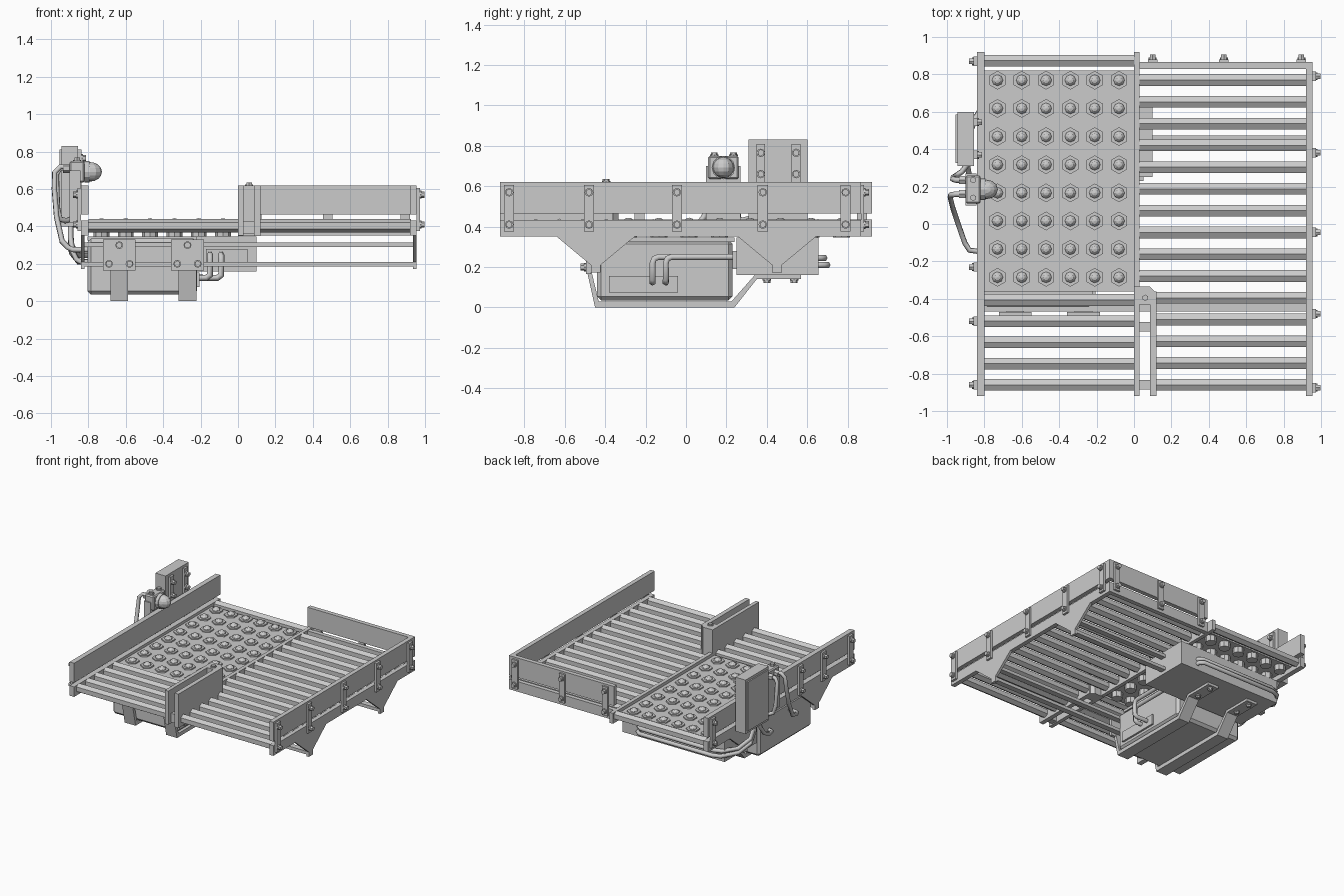
import bpy, bmesh
from mathutils import Vector, Matrix


def finish(name, bm):
    bmesh.ops.recalc_face_normals(bm, faces=bm.faces)
    me = bpy.data.meshes.new(name)
    bm.to_mesh(me)
    bm.free()
    ob = bpy.data.objects.new(name, me)
    bpy.context.collection.objects.link(ob)
    return ob


def box(name, x0, x1, y0, y1, z0, z1, bevel=0):
    bm = bmesh.new()
    m = Matrix.Translation(((x0 + x1) / 2, (y0 + y1) / 2, (z0 + z1) / 2))
    bmesh.ops.create_cube(bm, size=1, matrix=m @ Matrix.Diagonal((x1 - x0, y1 - y0, z1 - z0, 1)))
    if bevel:
        bmesh.ops.bevel(bm, geom=bm.edges[:], offset=bevel, segments=1, affect='EDGES')
    return finish(name, bm)


def prism(name, pts, a0, a1, axis='X'):
    """Polygon extruded: (y,z) points along X, or (x,y) points along Z."""
    bm = bmesh.new()
    put = (lambda p, a: (a, p[0], p[1])) if axis == 'X' else (lambda p, a: (p[0], p[1], a))
    f = bm.faces.new([bm.verts.new(put(p, a0)) for p in pts])
    ext = bmesh.ops.extrude_face_region(bm, geom=[f])['geom']
    step = Vector(put((0, 0), a1 - a0))
    bmesh.ops.translate(bm, vec=step, verts=[v for v in ext if isinstance(v, bmesh.types.BMVert)])
    return finish(name, bm)


def rod(name, p, q, r, n=6, r2=None):
    bm = bmesh.new()
    p, q = Vector(p), Vector(q)
    m = Matrix.Translation((p + q) / 2) @ (q - p).to_track_quat('Z', 'Y').to_matrix().to_4x4()
    bmesh.ops.create_cone(bm, cap_ends=True, segments=n, radius1=r, radius2=r if r2 is None else r2,
                          depth=(q - p).length, matrix=m)
    return finish(name, bm)


def ball(name, c, r, scale=(1, 1, 1), u=10, v=8):
    bm = bmesh.new()
    bmesh.ops.create_uvsphere(bm, u_segments=u, v_segments=v, radius=r,
                              matrix=Matrix.Translation(c) @ Matrix.Diagonal((*scale, 1)))
    return finish(name, bm)


def bolt(name, p, d, r=0.017, h=0.026):
    p, d = Vector(p), Vector(d)
    rod(name + "_washer", p, p + d * h * 0.35, r * 1.25, 8)
    rod(name, p, p + d * h, r)


def pipe(name, pts, r=0.015):
    cu = bpy.data.curves.new(name, 'CURVE')
    cu.dimensions = '3D'
    cu.bevel_depth, cu.bevel_resolution, cu.use_fill_caps = r, 1, True
    s = cu.splines.new('POLY')
    s.points.add(len(pts) - 1)
    for sp, p in zip(s.points, pts):
        sp.co = (*p, 1)
    bpy.context.collection.objects.link(bpy.data.objects.new(name, cu))


def roller(x0, x1, y):
    """Six-sided roller with an edge on top."""
    bm = bmesh.new()
    m = Matrix.Translation(((x0 + x1) / 2, y, 0.403)) @ Matrix.Rotation(1.5707963, 4, 'Y')
    bmesh.ops.create_cone(bm, cap_ends=True, segments=6, radius1=0.036, radius2=0.036, depth=x1 - x0, matrix=m)
    ob = finish("roller", bm)
    if max(v.co.z for v in ob.data.vertices) < 0.436:
        ob.data.transform(Matrix.Translation((0, y, 0.403)) @ Matrix.Rotation(0.5235988, 4, 'X')
                          @ Matrix.Translation((0, -y, -0.403)))


# side rails with raised guards
for nm, x0, x1, y1 in (("left", -0.84, -0.80, 0.92), ("right", 0.92, 0.955, 0.865)):
    box(nm + "_rail", x0, x1, -0.92, y1, 0.352, 0.432)
    box(nm + "_guard", x0, x1, -0.92, y1, 0.465, 0.62)
box("back_rail", 0.03, 0.92, 0.83, 0.865, 0.352, 0.432)
box("back_guard", 0.03, 0.92, 0.83, 0.865, 0.465, 0.62)
box("middle_rail", 0, 0.03, -0.92, 0.92, 0.352, 0.435)

# straps tying guards to rails
for s, x, ys in ((1, 0.955, (-0.875, -0.48, -0.045, 0.38, 0.79)), (-1, -0.84, (-0.86, -0.52, -0.23, 0.87))):
    for y in ys:
        a, b = sorted((x, x + s * 0.017))
        box("side_strap", a, b, y - 0.025, y + 0.025, 0.375, 0.605)
        for z in (0.41, 0.57):
            bolt("side_bolt", (x + s * 0.017, y, z), (s, 0, 0))
for x in (0.10, 0.48, 0.895):
    box("back_strap", x - 0.025, x + 0.025, 0.865, 0.88, 0.375, 0.605)
    for z in (0.41, 0.57):
        bolt("back_bolt", (x, 0.88, z), (0, 1, 0))

# short centre divider at the front
box("divider_left", 0, 0.03, -0.92, -0.36, 0.43, 0.62)
box("divider_right", 0.085, 0.12, -0.92, -0.36, 0.35, 0.62)
prism("divider_nose", [(0, -0.43), (0.12, -0.43), (0.12, -0.37), (0.085, -0.335), (0, -0.335)], 0.35, 0.62, 'Z')
bolt("divider_bolt", (0.06, -0.395, 0.62), (0, 0, 1), h=0.015)
for y in (-0.86, -0.55):
    box("divider_spacer", 0.03, 0.085, y - 0.025, y + 0.025, 0.36, 0.43)

# rollers
for i in range(15):
    y = -0.86 + i * 0.1164
    roller(0.12 if y < -0.36 else 0.03, 0.925, y)
for i in range(5):
    roller(-0.80, 0, -0.86 + i * 0.1135)
roller(-0.80, 0, 0.873)

# ball transfer table
box("ball_plate", -0.80, 0, -0.36, 0.82, 0.39, 0.41)
for i in range(6):
    for j in range(8):
        x, y = -0.73 + i * 0.13, -0.285 + j * 0.1505
        rod("ball_collar", (x, y, 0.405), (x, y, 0.42), 0.05)
        rod("ball_cup", (x, y, 0.345), (x, y, 0.40), 0.042, 8)
        ball("transfer_ball", (x, y, 0.412), 0.032, u=8, v=6)

# tapered gussets under the right rail, with paired cross bars
for y in (-0.447, 0.45):
    g = [(-0.195, 0.352), (0.195, 0.352), (0.024, 0.21), (0.024, 0.172), (-0.024, 0.172), (-0.024, 0.21)]
    prism("gusset", [(y + a, b) for a, b in g], 0.935, 0.955)
    prism("left_gusset", [(y + a, b) for a, b in g], -0.84, -0.82)
    for z in (0.185, 0.29):
        box("cross_bar", -0.82, 0.94, y - 0.022, y + 0.022, z, z + 0.025)

# tank with hatch and hanging straps
box("tank", -0.805, -0.22, -0.44, 0.23, 0.035, 0.335, 0.02)
box("tank_hatch", -0.225, -0.205, -0.38, -0.04, 0.075, 0.155)
box("tank_flange", -0.805, -0.22, -0.38, 0.24, 0.325, 0.345)
for x in (-0.635, -0.27):
    path = [(-0.49, 0.18), (-0.45, 0.0), (0.24, 0.0), (0.35, 0.14), (0.57, 0.14), (0.57, 0.16),
            (0.34, 0.16), (0.225, 0.03), (-0.432, 0.03), (-0.468, 0.18)]
    prism("hanger_strap", path, x - 0.048, x + 0.048)
    box("hanger_plate", x - 0.087, x + 0.087, -0.495, -0.47, 0.165, 0.33)
    for dx, z in ((-0.055, 0.20), (0.055, 0.20), (0, 0.30)):
        bolt("hanger_bolt", (x + dx, -0.495, z), (0, -1, 0))
    for y in (0.40, 0.535):
        bolt("strap_bolt", (x, y, 0.14), (0, 0, -1), h=0.02)

# drive housing behind the tank
box("drive_housing", -0.80, 0.10, 0.25, 0.655, 0.16, 0.345)
box("drive_cover", -0.17, 0.05, 0.23, 0.25, 0.19, 0.28)

# rigid pipes: housing to tank end, and along the back
for x, y in ((-0.15, -0.165), (-0.09, -0.10)):
    pipe("tank_pipe", [(x, 0.26, 0.25), (x, y + 0.03, 0.25), (x, y + 0.008, 0.242), (x, y, 0.22),
                       (x, y, 0.14), (x - 0.02, y, 0.125), (-0.23, y, 0.125)], 0.017)
for y, z in ((0.685, 0.245), (0.70, 0.21)):
    pipe("back_pipe", [(-0.05, 0.64, z), (-0.05, y - 0.02, z), (-0.08, y, z), (-0.72, y, z), (-0.78, y - 0.02, z),
                       (-0.85, 0.56, z), (-0.89, 0.46, z + 0.05), (-0.895, 0.42, z + 0.13), (-0.895, 0.41, 0.41)],
         0.016)

# control cabinet clamped to the left guard
box("control_cabinet", -0.945, -0.855, 0.31, 0.60, 0.40, 0.83)
box("cabinet_door", -0.955, -0.945, 0.325, 0.585, 0.42, 0.81)
for y in (0.37, 0.545):
    box("cabinet_strap", -0.855, -0.838, y - 0.022, y + 0.022, 0.50, 0.81)
    for z in (0.66, 0.765):
        bolt("cabinet_bolt", (-0.838, y, z), (1, 0, 0))

# push-button station with dome
box("button_bracket", -0.90, -0.842, 0.10, 0.27, 0.42, 0.70)
box("button_body", -0.90, -0.82, 0.11, 0.26, 0.635, 0.75, 0.008)
rod("button_collar", (-0.82, 0.185, 0.692), (-0.795, 0.185, 0.692), 0.058, 12)
ball("button_dome", (-0.79, 0.185, 0.692), 0.052, (1.2, 1, 1), 12, 8)
for y in (0.14, 0.235):
    bolt("button_bolt", (-0.86, y, 0.75), (0, 0, 1), h=0.018)

# flexible hoses on the left
for y in (0.16, 0.235):
    rod("hose_fitting", (-0.90, y, 0.71), (-0.935, y, 0.71), 0.024)
pipe("long_hose", [(-0.9, 0.16, 0.715), (-0.95, 0.16, 0.72), (-0.98, 0.155, 0.69), (-0.982, 0.14, 0.6),
                   (-0.97, 0.09, 0.45), (-0.94, 0.0, 0.32), (-0.905, -0.10, 0.285), (-0.88, -0.14, 0.275),
                   (-0.80, -0.15, 0.275)])
pipe("short_hose", [(-0.9, 0.235, 0.715), (-0.95, 0.235, 0.71), (-0.97, 0.24, 0.68), (-0.965, 0.25, 0.5),
                    (-0.95, 0.26, 0.44), (-0.92, 0.28, 0.43), (-0.89, 0.32, 0.44)])
pipe("lower_hose", [(-0.895, 0.35, 0.41), (-0.895, 0.34, 0.34), (-0.885, 0.28, 0.27), (-0.86, 0.18, 0.22),
                    (-0.84, 0.12, 0.21), (-0.79, 0.10, 0.21)])
